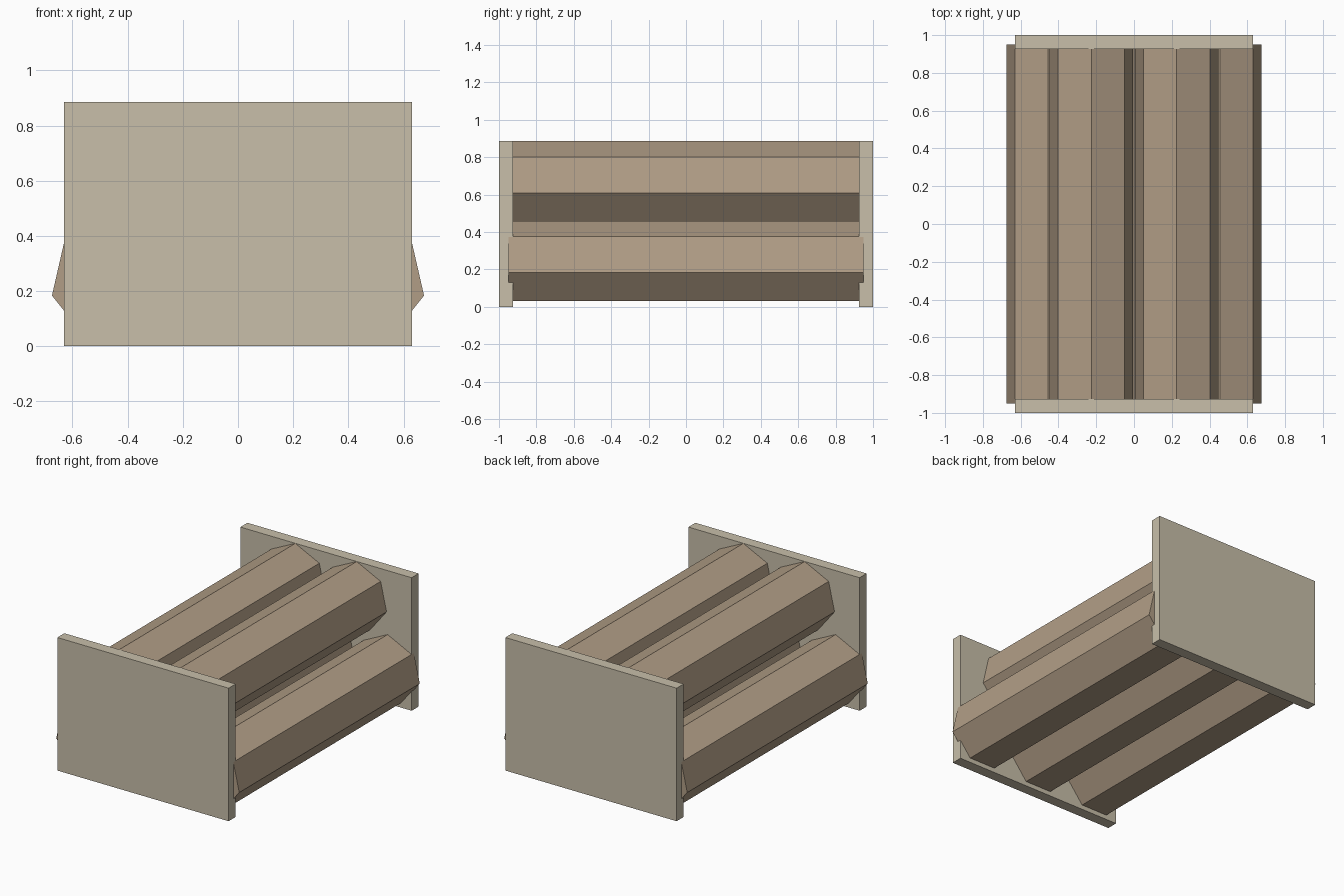
import bpy, math

if "Cube" in bpy.data.objects:
    bpy.data.objects.remove(bpy.data.objects["Cube"])


def material(name, rgb):
    m = bpy.data.materials.new(name)
    m.diffuse_color = (*rgb, 1)
    m.use_nodes = True
    m.node_tree.nodes["Principled BSDF"].inputs["Base Color"].default_value = m.diffuse_color
    return m


bark = material("log_wood", (0.44, 0.34, 0.24))
plank = material("panel_wood", (0.58, 0.52, 0.40))

R = 0.226        # log radius
HALF = 0.95      # log half length, ends sunk into the panels
SIDES = 7


def log(name, x, z):
    # Seven-sided prism along y with one ridge pointing up
    ring = [(x + R * math.sin(math.tau * i / SIDES),
             z + R * math.cos(math.tau * i / SIDES)) for i in range(SIDES)]
    verts = [(px, y, pz) for y in (-HALF, HALF) for px, pz in ring]
    faces = [(i, i + SIDES, (i + 1) % SIDES + SIDES, (i + 1) % SIDES)
             for i in range(SIDES)]
    faces += [tuple(range(SIDES)), tuple(reversed(range(SIDES, 2 * SIDES)))]
    mesh = bpy.data.meshes.new(name)
    mesh.from_pydata(verts, [], faces)
    mesh.materials.append(bark)
    bpy.context.collection.objects.link(bpy.data.objects.new(name, mesh))


def panel(name, y):
    bpy.ops.mesh.primitive_cube_add(size=1, location=(0, y, 0.443))
    ob = bpy.context.object
    ob.name = name
    ob.scale = (1.262, 0.074, 0.886)
    ob.data.materials.append(plank)


# Bottom row of three logs, top row of two nested between them
for label, x in (("left", -0.454), ("middle", 0), ("right", 0.454)):
    log("bottom_log_" + label, x, 0.234)
for label, x in (("left", -0.226), ("right", 0.226)):
    log("top_log_" + label, x, 0.6595)

# End panels
panel("front_panel", -0.963)
panel("back_panel", 0.963)
